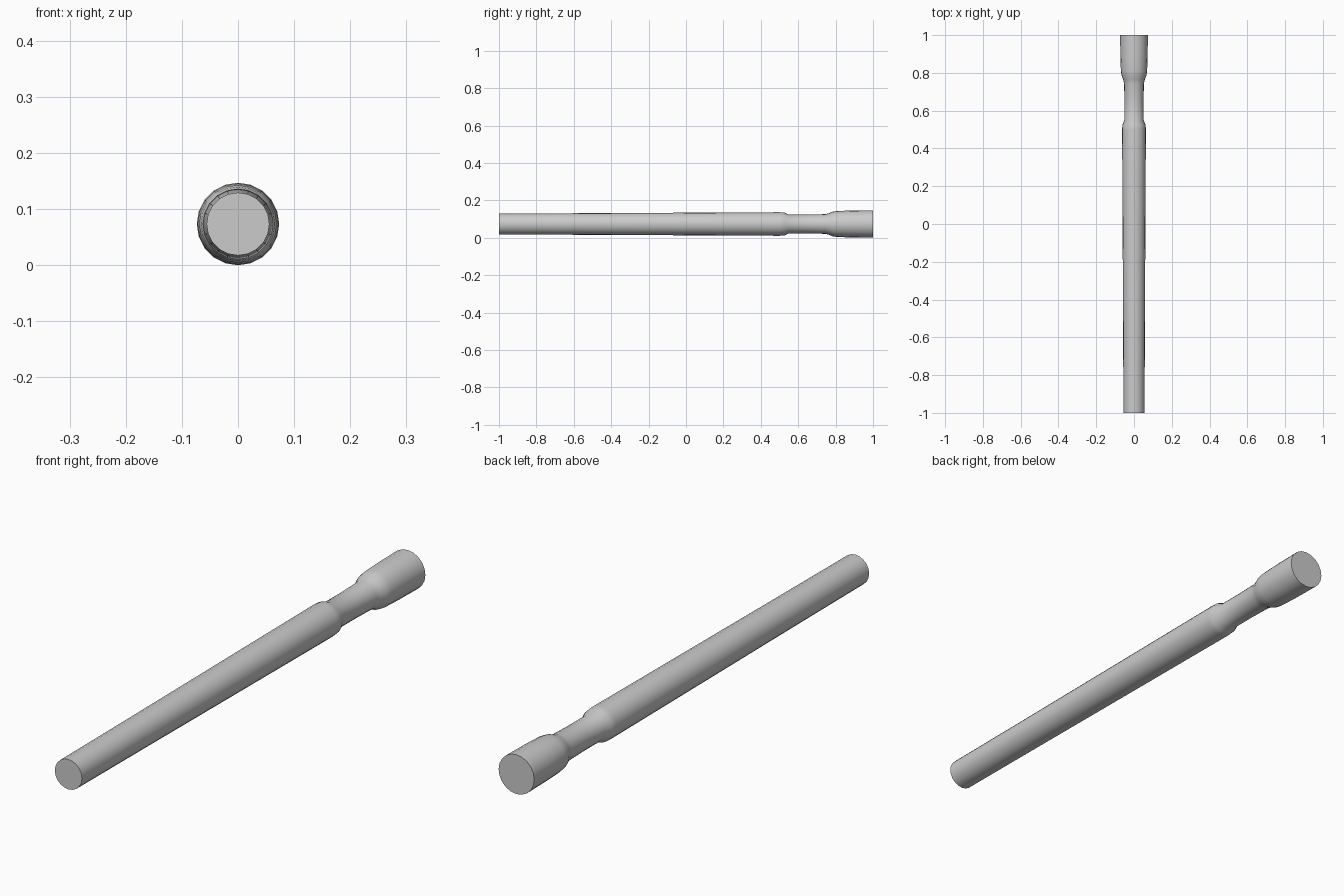
import bpy, bmesh
from math import cos, sin, pi

if "Cube" in bpy.data.objects:
    bpy.data.objects.remove(bpy.data.objects["Cube"])

SIDES = 20
AXIS_Z = 0.0735

# Lathe profile along the shaft: (y, radius)
PROFILE = [(-1.0, 0.056), (-0.6, 0.0575), (0.0, 0.0605), (0.5, 0.063),
           (0.525, 0.0615), (0.55, 0.0505), (0.65, 0.0505), (0.745, 0.0525),
           (0.765, 0.0575), (0.785, 0.066), (0.81, 0.0695), (0.88, 0.072), (1.0, 0.0735)]


def lathe(name, profile, sides, z):
    bm = bmesh.new()
    rings = [[bm.verts.new((r * sin(2 * pi * i / sides), y, z + r * cos(2 * pi * i / sides)))
              for i in range(sides)] for y, r in profile]
    for a, b in zip(rings, rings[1:]):
        for i in range(sides):
            j = (i + 1) % sides
            bm.faces.new((a[i], a[j], b[j], b[i]))
    # Flat end caps
    bm.faces.new(rings[0])
    bm.faces.new(rings[-1])
    bmesh.ops.recalc_face_normals(bm, faces=bm.faces)
    mesh = bpy.data.meshes.new(name)
    bm.to_mesh(mesh)
    bm.free()
    obj = bpy.data.objects.new(name, mesh)
    bpy.context.collection.objects.link(obj)
    return obj


# Tapered rod with a narrow neck and a flared pommel
rod = lathe("turned_rod", PROFILE, SIDES, AXIS_Z)
bpy.context.view_layer.objects.active = rod
rod.select_set(True)
bpy.ops.object.shade_smooth_by_angle(angle=pi / 5)
